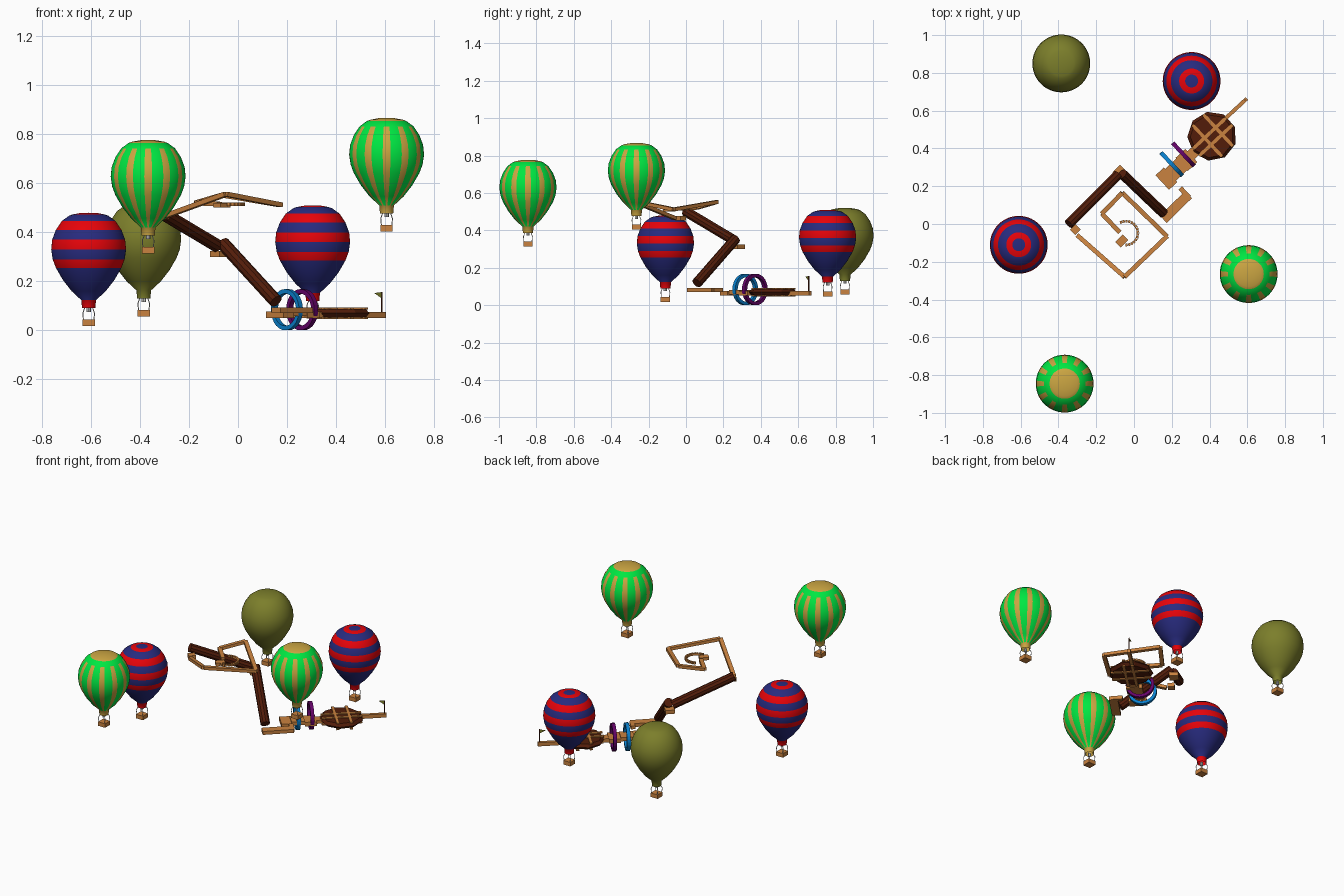
import bpy, bmesh, math
from mathutils import Vector, Matrix

if "Cube" in bpy.data.objects:
    bpy.data.objects.remove(bpy.data.objects["Cube"])

COL = {
    "green": (0.0, 0.80, 0.055), "gold": (0.60, 0.38, 0.055), "red": (0.80, 0.001, 0.003),
    "navy": (0.021, 0.024, 0.21), "olive": (0.2, 0.21, 0.024), "tan_wood": (0.59, 0.225, 0.05),
    "dark_wood": (0.085, 0.012, 0.003), "sky_blue": (0.003, 0.22, 0.62),
    "purple": (0.13, 0.001, 0.14), "light_grey": (0.68, 0.68, 0.68)}
MAT = {}
for n, c in COL.items():
    MAT[n] = bpy.data.materials.new(n)
    MAT[n].diffuse_color = (*c, 1)


def finish(bm, name, mats, smooth=False):
    me = bpy.data.meshes.new(name)
    bmesh.ops.recalc_face_normals(bm, faces=bm.faces)
    if smooth:
        for f in bm.faces:
            f.smooth = True
    bm.to_mesh(me)
    bm.free()
    for m in mats:
        me.materials.append(MAT[m])
    ob = bpy.data.objects.new(name, me)
    bpy.context.collection.objects.link(ob)
    return ob


def add_bar(bm, p, q, w, h):
    """Box from p to q, w wide sideways and h tall."""
    p, q = Vector(p), Vector(q)
    rot = (q - p).to_track_quat('X', 'Z').to_matrix().to_4x4()
    mat = Matrix.Translation((p + q) / 2) @ rot @ Matrix.Diagonal(((q - p).length, w, h, 1))
    bmesh.ops.create_cube(bm, size=1, matrix=mat)


def add_rod(bm, p, q, r, sides):
    p, q = Vector(p), Vector(q)
    rot = (q - p).to_track_quat('Z', 'Y').to_matrix().to_4x4()
    bmesh.ops.create_cone(bm, cap_ends=True, segments=sides, radius1=r, radius2=r,
                          depth=(q - p).length, matrix=Matrix.Translation((p + q) / 2) @ rot)


def bars(name, mat, items):
    bm = bmesh.new()
    for it in items:
        add_bar(bm, *it)
    return finish(bm, name, [mat])


# ---- balloons: (radius, depth below the top) ----
PROFILE = [(.034, .001), (.066, .007), (.08, .012), (.11, .034), (.134, .07), (.149, .11),
           (.153, .15), (.147, .19), (.134, .225), (.105, .275), (.07, .32), (.03, .357),
           (.027, .39)]
SEG = 60


def balloon(name, x, y, top, mats, rule):
    # envelope, coloured by band and by gore
    bm = bmesh.new()
    tip = bm.verts.new((x, y, top))
    rings = []
    for r, d in PROFILE:
        ring = []
        for i in range(SEG):
            a = -math.pi / 2 + (i - 1) * 2 * math.pi / SEG
            ring.append(bm.verts.new((x + r * math.cos(a), y + r * math.sin(a), top - d)))
        rings.append(ring)
    for i in range(SEG):
        j = (i + 1) % SEG
        bm.faces.new((tip, rings[0][i], rings[0][j])).material_index = rule(0, i)
        for k in range(len(rings) - 1):
            f = bm.faces.new((rings[k][i], rings[k + 1][i], rings[k + 1][j], rings[k][j]))
            f.material_index = rule(k + 1, i)
    finish(bm, name + "_envelope", mats, True)
    # basket
    bm = bmesh.new()
    add_bar(bm, (x - .025, y, top - .45), (x + .025, y, top - .45), .05, .026)
    finish(bm, name + "_basket", ["tan_wood"])
    # ropes and burner
    bm = bmesh.new()
    for sx in (-1, 1):
        for sy in (-1, 1):
            pts = [(.015, .385), (.024, .41), (.021, .44)]
            for (r0, d0), (r1, d1) in zip(pts, pts[1:]):
                add_rod(bm, (x + sx * r0, y + sy * r0, top - d0),
                        (x + sx * r1, y + sy * r1, top - d1), .002, 5)
    add_rod(bm, (x, y, top - .405), (x, y, top - .385), .009, 8)
    finish(bm, name + "_ropes", ["light_grey"])


def banded(k, i):
    return 1 if k in (1, 4, 6, 8, 12) else 0


def gored(k, i):
    # gold crown and collar, green shoulder, then narrow gold gores
    return 1 if k <= 2 or k == 12 or (k >= 4 and i % 5 < 2) else 0


balloon("banded_balloon_left", -.61, -.11, .48, ["navy", "red"], banded)
balloon("banded_balloon_back", .305, .757, .51, ["navy", "red"], banded)
balloon("olive_balloon", -.385, .85, .52, ["olive"], lambda k, i: 0)
balloon("striped_balloon_front", -.367, -.845, .777, ["green", "gold"], gored)
balloon("striped_balloon_right", .607, -.265, .867, ["green", "gold"], gored)

# ---- two dark log chutes ----
for name, p, q in (("lower_chute", (.155, .058, .118), (-.062, .265, .355)),
                   ("upper_chute", (-.085, .26, .345), (-.345, 0, .50))):
    bm = bmesh.new()
    add_rod(bm, p, q, .028, 10)
    finish(bm, name, ["dark_wood"])

# corner and end landings
bars("chute_landings", "tan_wood", [
    ((-.095, .255, .312), (-.055, .295, .312), .055, .024),
    ((-.325, -.045, .465), (-.295, -.015, .465), .04, .024)])

# ---- raised square spiral of rails ----
path = [(-.30, -.06, .465), (-.05, -.28, .556), (.175, -.065, .512),
        (-.062, .165, .552), (-.17, .055, .52), (-.075, -.045, .515)]
bars("spiral_rails", "tan_wood",
     [(a, b, .024, .019) for a, b in zip(path, path[1:])])
bars("spiral_end_plate", "tan_wood", [((-.085, -.11, .51), (-.045, -.07, .51), .04, .018)])

# curved string of little blocks
bm = bmesh.new()
for n in range(16):
    a = math.radians(115 - n * 13.5)
    c = Vector((-.042 + .063 * math.cos(a), -.048 + .063 * math.sin(a), .515))
    t = Vector((math.sin(a), -math.cos(a), 0)) * .006
    add_bar(bm, c - t, c + t, .014, .014)
finish(bm, "block_arc", ["tan_wood"])

# ---- low hooked walkway ----
bars("hooked_walkway", "tan_wood", [
    ((.155, .025, .082), (.288, .155, .082), .052, .022),
    ((.292, .14, .082), (.245, .19, .082), .026, .022)])

# ---- runway through the rings, measured along its own axis ----
ANG = math.radians(43)
U = Vector((math.cos(ANG), math.sin(ANG), 0))
V = Vector((-U.y, U.x, 0))
HUB = Vector((.413, .465, 0))


def at(u, v, z):
    return HUB + U * u + V * v + Vector((0, 0, z))


bars("runway_steps", "tan_wood", [
    (at(-.36, 0, .064), at(-.30, 0, .064), .105, .026),
    (at(-.30, 0, .070), at(-.22, 0, .070), .085, .024),
    (at(-.22, 0, .064), at(-.15, 0, .064), .095, .026),
    (at(-.16, 0, .064), at(-.11, 0, .064), .05, .022)])

# hoops
for name, mat, x, y in (("blue_hoop", "sky_blue", .2, .317), ("purple_hoop", "purple", .262, .368)):
    bm = bmesh.new()
    n, loops = 28, []
    for r, d in ((.084, -.011), (.084, .011), (.066, .011), (.066, -.011)):
        loops.append([bm.verts.new(Vector((x, y, .084)) + U * d + V * r * math.cos(2 * math.pi * i / n)
                                   + Vector((0, 0, r * math.sin(2 * math.pi * i / n)))) for i in range(n)])
    for k in range(4):
        for i in range(n):
            a, b, j = loops[k], loops[(k + 1) % 4], (i + 1) % n
            bm.faces.new((a[i], a[j], b[j], b[i]))
    finish(bm, name, [mat])

# dark round deck
bm = bmesh.new()
for r1, r2, z in ((.115, .131, .061), (.131, .115, .078)):
    bmesh.ops.create_cone(bm, cap_ends=True, segments=9, radius1=r1, radius2=r2, depth=.017,
                          matrix=Matrix.Translation((HUB.x, HUB.y, z)) @ Matrix.Rotation(.2, 4, 'Z'))
finish(bm, "round_deck", ["dark_wood"])

# lattice above and below the deck, and the long mast beam
lattice = []
for z in (.05, .089):
    for o in (-.035, .045):
        lattice.append((at(o, -.115, z), at(o, .115, z), .018, .008))
    for o in (-.03, .02):
        lattice.append((at(-.12, o, z), at(.12, o, z), .018, .008))
bars("deck_lattice", "tan_wood", lattice)
bars("long_beam", "tan_wood", [(at(-.15, .02, .063), at(.27, .02, .063), .02, .024)])

# flag
bm = bmesh.new()
P = at(.258, .02, .07)
add_rod(bm, P, P + Vector((0, 0, .086)), .0035, 6)
finish(bm, "flag_pole", ["dark_wood"])
bm = bmesh.new()
side = Vector((-.031, -.016, .073))
for s in (-.001, .001):
    off = V * s
    bm.faces.new([bm.verts.new(P + off + e) for e in
                  (Vector((0, 0, .06)), Vector((0, 0, .086)), side + Vector((0, 0, .009)))])
finish(bm, "flag", ["olive"])

for m in bpy.data.materials:
    if m.users and not m.is_grease_pencil:
        m.use_nodes = True
        m.node_tree.nodes["Principled BSDF"].inputs["Base Color"].default_value = m.diffuse_color
